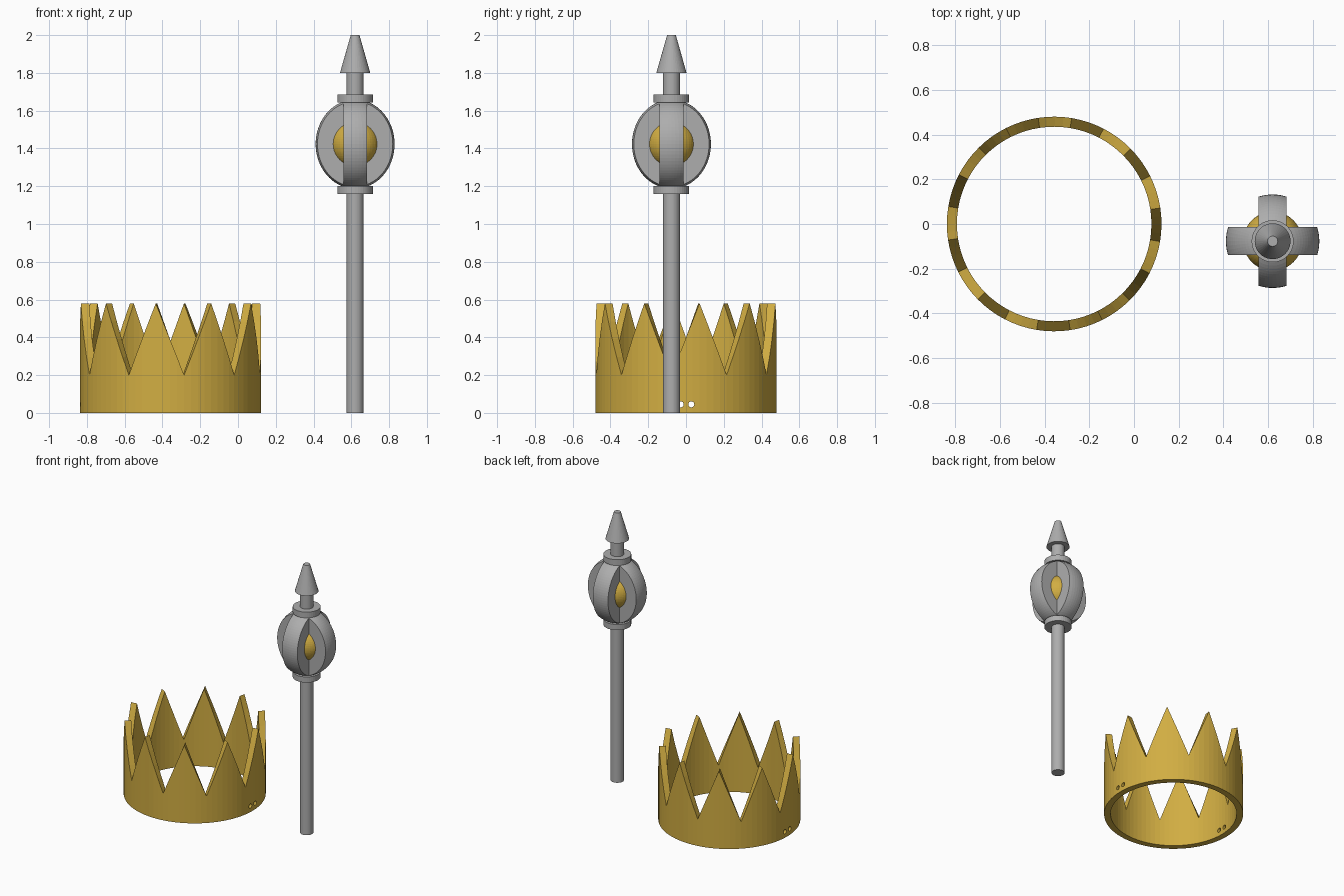
import bpy, bmesh
from math import radians, pi, sin, cos
from mathutils import Vector, Matrix

if "Cube" in bpy.data.objects:
    bpy.data.objects.remove(bpy.data.objects["Cube"], do_unlink=True)


def material(name, color):
    m = bpy.data.materials.new(name)
    m.use_nodes = True
    m.diffuse_color = color
    m.node_tree.nodes["Principled BSDF"].inputs["Base Color"].default_value = color
    return m


GOLD = material("gold", (0.64, 0.42, 0.055, 1))
SILVER = material("silver grey", (0.42, 0.42, 0.42, 1))


def finish(bm, name, mat, location):
    bmesh.ops.recalc_face_normals(bm, faces=bm.faces[:])
    mesh = bpy.data.meshes.new(name)
    bm.to_mesh(mesh)
    bm.free()
    mesh.materials.append(mat)
    obj = bpy.data.objects.new(name, mesh)
    obj.location = location
    bpy.context.collection.objects.link(obj)
    return obj


# Crown: a thin ring whose rim zigzags between points and valleys
SPIKES, STEPS = 10, 8
OUTER, INNER, VALLEY, PEAK = 0.48, 0.435, 0.2, 0.58
CROWN = Vector((-0.357, 0, 0))


def make_crown():
    bm = bmesh.new()
    count = SPIKES * STEPS
    columns = []
    for i in range(count):
        a = radians(8.6) + 2 * pi * i / count
        phase = (i % STEPS) / STEPS
        rim = VALLEY + (PEAK - VALLEY) * abs(1 - 2 * phase)
        profile = ((OUTER, 0), (OUTER, rim), (INNER, rim), (INNER, 0))
        columns.append([bm.verts.new((r * cos(a), r * sin(a), z)) for r, z in profile])
    for i, here in enumerate(columns):
        there = columns[(i + 1) % count]
        for j in range(4):
            k = (j + 1) % 4
            bm.faces.new((here[j], there[j], there[k], here[k]))
    return finish(bm, "crown", GOLD, CROWN)


crown = make_crown()

# Pairs of small holes drilled through both sides of the band
for y in (-0.028, 0.028):
    bm = bmesh.new()
    bmesh.ops.create_cone(bm, cap_ends=True, segments=16, radius1=0.016, radius2=0.016,
                          depth=1.2, matrix=Matrix.Rotation(pi / 2, 4, 'Y'))
    drill = finish(bm, "drill", GOLD, CROWN + Vector((0, y, 0.045)))
    drill.hide_render = True
    cut = crown.modifiers.new("hole", 'BOOLEAN')
    cut.operation = 'DIFFERENCE'
    cut.solver = 'EXACT'
    cut.object = drill
    bpy.context.view_layer.objects.active = crown
    bpy.ops.object.modifier_apply(modifier=cut.name)
    bpy.data.objects.remove(drill, do_unlink=True)

# Sceptre: shaft, collars and pointed tip
AXIS = Vector((0.62, -0.077, 0))


def turned(name, low, high, r_low, r_high):
    bm = bmesh.new()
    bmesh.ops.create_cone(bm, cap_ends=True, segments=40, radius1=r_low, radius2=r_high,
                          depth=high - low)
    return finish(bm, name, SILVER, AXIS + Vector((0, 0, (low + high) / 2)))


turned("shaft", 0, 1.81, 0.045, 0.045)
turned("lower_collar", 1.16, 1.202, 0.094, 0.094)
turned("upper_collar", 1.642, 1.685, 0.094, 0.094)
turned("tip", 1.8, 2.0, 0.08, 0.023)

# Head: two crossed slabs sliced out of a rounded body
HEAD = AXIS + Vector((0, 0, 1.423))


def rib(name, across):
    bm = bmesh.new()
    bmesh.ops.create_uvsphere(bm, u_segments=64, v_segments=40, radius=1)
    bmesh.ops.scale(bm, vec=(0.209, 0.209, 0.236), verts=bm.verts[:])
    for normal, offset in ((across, 0.0625), (Vector((0, 0, 1)), 0.222)):
        for side in (-1, 1):
            n = normal * side
            geom = bm.verts[:] + bm.edges[:] + bm.faces[:]
            bmesh.ops.bisect_plane(bm, geom=geom, plane_co=n * offset, plane_no=n,
                                   clear_outer=True)
            rim = [e for e in bm.edges if e.is_boundary]
            bmesh.ops.holes_fill(bm, edges=rim, sides=0)
    return finish(bm, name, SILVER, HEAD)


rib("side_ribs", Vector((0, 1, 0)))
rib("front_back_ribs", Vector((1, 0, 0)))

# Golden orb held between the ribs
bm = bmesh.new()
bmesh.ops.create_uvsphere(bm, u_segments=48, v_segments=32, radius=0.132)
finish(bm, "orb", GOLD, HEAD)
